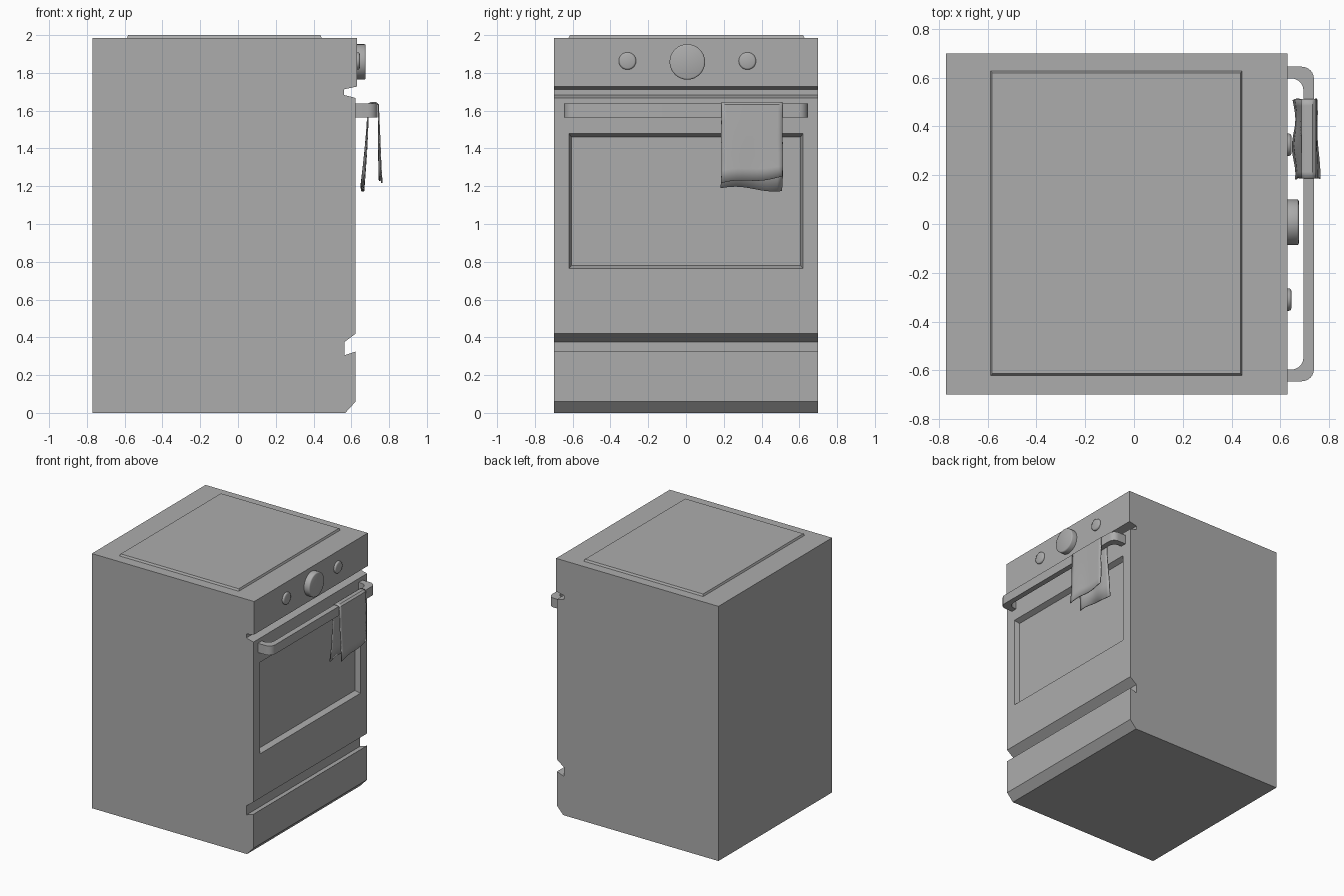
import bpy, bmesh, math
from mathutils import Matrix, Vector

if "Cube" in bpy.data.objects:
    bpy.data.objects.remove(bpy.data.objects["Cube"], do_unlink=True)

grey = bpy.data.materials.new("mid grey")
grey.use_nodes = True
colour = (0.415, 0.415, 0.415, 1)
grey.diffuse_color = colour
grey.node_tree.nodes["Principled BSDF"].inputs["Base Color"].default_value = colour


def finish(name, bm, smooth_angle=0):
    bmesh.ops.recalc_face_normals(bm, faces=bm.faces)
    mesh = bpy.data.meshes.new(name)
    bm.to_mesh(mesh)
    bm.free()
    mesh.materials.append(grey)
    obj = bpy.data.objects.new(name, mesh)
    bpy.context.collection.objects.link(obj)
    bpy.ops.object.select_all(action='DESELECT')
    obj.select_set(True)
    bpy.context.view_layer.objects.active = obj
    if smooth_angle:
        bpy.ops.object.shade_smooth_by_angle(angle=math.radians(smooth_angle))
    return obj


def extrude_outline(points, offset):
    bm = bmesh.new()
    face = bm.faces.new([bm.verts.new(p) for p in points])
    new = bmesh.ops.extrude_face_region(bm, geom=[face], use_keep_orig=True)["geom"]
    verts = [g for g in new if isinstance(g, bmesh.types.BMVert)]
    bmesh.ops.translate(bm, verts=verts, vec=offset)
    bmesh.ops.recalc_face_normals(bm, faces=bm.faces)
    return bm


# Cabinet: side profile with finger grooves and a chamfered foot
profile = [(-.77, 0), (.568, 0), (.623, .06), (.623, .325), (.564, .305),
           (.564, .375), (.623, .42), (.623, 1.667), (.562, 1.683),
           (.562, 1.713), (.63, 1.728), (.63, 1.985), (-.77, 1.985)]
body = extrude_outline([(x, -.7, z) for x, z in profile], (0, 1.4, 0))

# Oven window: recessed into the door face with slightly sloped sides
door = max((f for f in body.faces if f.normal.x > .99),
           key=lambda f: f.calc_area())
for x, half_y, low, high in ((.623, .619, .765, 1.478), (.582, .607, .78, 1.461)):
    bmesh.ops.inset_individual(body, faces=[door], thickness=.03)
    mid = door.calc_center_median()
    for v in door.verts:
        v.co = (x, math.copysign(half_y, v.co.y), high if v.co.z > mid.z else low)
finish("cabinet", body)

# Hob plate with a thin sloped rim
hob = extrude_outline([(-.588, -.622, 1.984), (.443, -.622, 1.984),
                       (.443, .628, 1.984), (-.588, .628, 1.984)], (0, 0, .016))
centre = Vector((-.072, .003, 2))
for v in hob.verts:
    if v.co.z > 1.99:
        v.co = centre + (v.co - centre) * .987
finish("hob_plate", hob)


# Knobs: round-edged discs on the control panel
def knob(name, y, z, radius, depth, chamfer):
    bm = bmesh.new()
    place = Matrix.Translation((.628 + depth / 2, y, z)) @ Matrix.Rotation(math.pi / 2, 4, 'Y')
    bmesh.ops.create_cone(bm, cap_ends=True, segments=32, radius1=radius,
                          radius2=radius, depth=depth, matrix=place)
    rim = [e for e in bm.edges if all(v.co.x > .628 + depth * .9 for v in e.verts)]
    bmesh.ops.bevel(bm, geom=rim, offset=chamfer, segments=2, profile=.5, affect='EDGES')
    finish(name, bm, 50)


knob("timer_knob", .007, 1.858, .094, .048, .008)
knob("right_knob", -.31, 1.863, .046, .017, .009)
knob("left_knob", .325, 1.863, .046, .017, .009)


# Door handle: bent bar outlined from above and extruded upwards
def corner(cx, cy, radius):
    return [(cx + radius * math.sin(a), cy + radius * math.cos(a))
            for a in (i * math.pi / 12 for i in range(7))]


outer = [(.618, .645)] + corner(.688, .595, .05)
inner = [(.618, .597)] + corner(.645, .547, .05)
loop = outer + [(x, -y) for x, y in reversed(outer)]
loop += [(x, -y) for x, y in inner] + list(reversed(inner))
finish("door_handle", extrude_outline([(x, y, 1.565) for x, y in loop], (0, 0, .072)), 35)

# Tea towel: sheet draped over the handle, fuller and wavier towards its hems
drape = [(.658, 1.185), (.667, 1.28), (.676, 1.38), (.683, 1.48), (.688, 1.58),
         (.69, 1.635), (.702, 1.642), (.73, 1.642), (.743, 1.632), (.744, 1.55),
         (.745, 1.45), (.745, 1.36), (.746, 1.29), (.748, 1.225)]
towel = bmesh.new()
columns = 12
rows = []
for i, (x, z) in enumerate(drape):
    back = i < 6
    loose = max(0, (1.6 - z) / .4)
    row = []
    for j in range(columns + 1):
        t = j / columns
        if back:
            wave = .007 * math.sin(t * 9 + 1)
            hem = -.012 * math.sin(t * 5 + 3.5)
        else:
            wave = .015 * (1 - t) ** 2 + .002 * math.sin(t * 9)
            hem = .035 * t - .01 + .008 * math.sin(t * 7)
        row.append(towel.verts.new((x + wave * loose,
                                    .187 + .325 * t + .004 * loose * math.sin(z * 20),
                                    z + hem * loose ** 2)))
    rows.append(row)
for a, b in zip(rows, rows[1:]):
    for j in range(columns):
        towel.faces.new((a[j], a[j + 1], b[j + 1], b[j]))
cloth = finish("tea_towel", towel, 35)
thick = cloth.modifiers.new("thickness", 'SOLIDIFY')
thick.thickness = .007
thick.offset = 0
